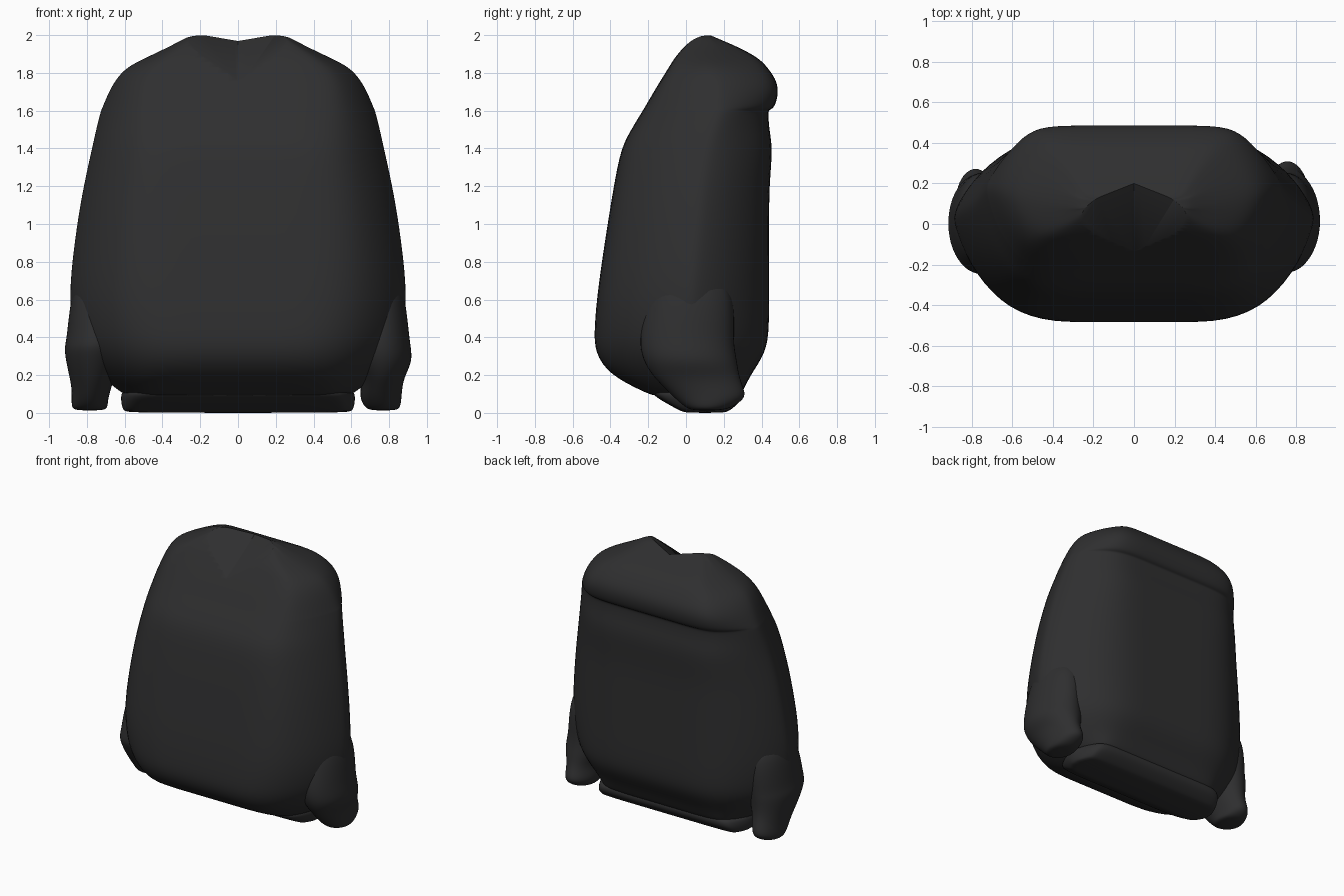
import bpy, bmesh, math
from mathutils import Vector

if "Cube" in bpy.data.objects:
    bpy.data.objects.remove(bpy.data.objects["Cube"])

black = bpy.data.materials.new("charcoal fabric")
black.diffuse_color = (0.028, 0.028, 0.029, 1)
black.use_nodes = True
black.node_tree.nodes["Principled BSDF"].inputs["Base Color"].default_value = black.diffuse_color


def loft(name, rings, sub=2):
    """Skin a list of closed rings, cap both ends, and round the result."""
    bm = bmesh.new()
    loops = [[bm.verts.new(p) for p in r] for r in rings]
    n = len(loops[0])
    for a, b in zip(loops, loops[1:]):
        for i in range(n):
            j = (i + 1) % n
            bm.faces.new((a[i], a[j], b[j], b[i]))
    bm.faces.new(loops[0][::-1])
    bm.faces.new(loops[-1])
    bmesh.ops.recalc_face_normals(bm, faces=bm.faces)
    me = bpy.data.meshes.new(name)
    bm.to_mesh(me)
    bm.free()
    me.materials.append(black)
    ob = bpy.data.objects.new(name, me)
    bpy.context.collection.objects.link(ob)
    if sub:
        m = ob.modifiers.new("round", 'SUBSURF')
        m.levels = m.render_levels = sub
    return ob


def section(z, w, yf, yb, fx, bx, ym):
    """Flat front and back panels joined by rounded sides."""
    half = [(fx * .5, yf), (fx, yf),
            (fx + .45 * (w - fx), yf + .17 * (ym - yf)),
            (fx + .82 * (w - fx), yf + .55 * (ym - yf)),
            (w, ym - .03), (w, ym + .03),
            (bx + .82 * (w - bx), yb + .55 * (ym - yb)),
            (bx + .42 * (w - bx), yb + .15 * (ym - yb)),
            (bx, yb), (bx * .5, yb)]
    pts = [(0, yf)] + half + [(0, yb)] + [(-x, y) for x, y in half[::-1]]
    return [(x, y, z) for x, y in pts]


# Torso with merged arms: z, half width, front y, back y, front flat, back flat, side y
torso = loft("sweater_body", [section(*r) for r in (
    (0.08, .58, -.15, .27, .45, .45, .06),
    (0.11, .62, -.22, .30, .45, .45, .04),
    (0.20, .74, -.405, .34, .42, .42, .03),
    (0.32, .84, -.485, .425, .42, .42, .02),
    (0.45, .88, -.485, .44, .46, .42, .02),
    (0.65, .90, -.468, .44, .50, .42, .03),
    (1.00, .855, -.415, .44, .50, .42, .06),
    (1.20, .82, -.382, .44, .48, .42, .08),
    (1.40, .775, -.345, .46, .46, .42, .11),
    (1.50, .753, -.29, .44, .46, .42, .14),
    (1.59, .73, -.235, .435, .47, .42, .17),
    (1.605, .725, -.226, .44, .47, .43, .17),
    (1.615, .72, -.22, .47, .47, .44, .17),
    (1.70, .685, -.17, .492, .47, .45, .17),
    (1.77, .645, -.128, .475, .46, .43, .16),
    (1.83, .59, -.09, .43, .43, .40, .15),
    (1.88, .49, -.06, .385, .38, .36, .14),
    (1.94, .36, -.01, .27, .30, .29, .12),
    (1.985, .28, .04, .16, .24, .24, .10),
    (2.003, .23, .075, .125, .20, .20, .10))])

# V neck: wedge cut that rises towards the back
d = Vector((0, .29, .18))
low, side = Vector((0, -.12, 1.77)), Vector((.225, .10, 2.0)) - Vector((0, -.12, 1.77))
left = Vector((-side.x, side.y, side.z))
start = low - d
wedge = loft("neck_cutter", [[low + d * k, low + d * k + side * 2, low + d * k + left * 2]
                             for k in (-1.5, 3)], 0)
wedge.hide_render = True
wedge.hide_viewport = True
cut = torso.modifiers.new("neck", 'BOOLEAN')
cut.operation, cut.object, cut.solver = 'DIFFERENCE', wedge, 'EXACT'

# Waistband
band = loft("waistband", [section(*r) for r in (
    (0.14, .60, -.17, .28, .48, .48, .06),
    (0.10, .62, -.185, .30, .50, .50, .06),
    (0.06, .62, -.12, .29, .52, .52, .07),
    (0.01, .61, -.03, .23, .54, .54, .09),
    (0.00, .58, 0.0, .20, .52, .52, .10))])


# Sleeve ends and cuffs: z, centre x, centre y, radius x, radius y
def sleeve(name, s, rows):
    rings = [[(s * (cx + rx * math.cos(a)), cy + ry * math.sin(a), z)
              for a in (k * math.tau / 12 for k in range(12))]
             for z, cx, cy, rx, ry in rows]
    return loft(name, rings)


top = ((.75, .72, .03, .14, .20), (.55, .745, .02, .155, .25), (.38, .75, .0, .165, .26))
right = sleeve("right_sleeve", 1, top + (
    (.28, .76, .02, .175, .26), (.20, .765, .05, .125, .24), (.14, .76, .09, .115, .22),
    (.08, .755, .13, .115, .20), (.03, .765, .12, .10, .13), (.012, .77, .11, .07, .08)))
left_s = sleeve("left_sleeve", -1, top + (
    (.34, .76, .0, .17, .26), (.22, .77, .03, .135, .22), (.14, .775, .07, .11, .20),
    (.07, .785, .11, .10, .18), (.03, .785, .11, .10, .13), (.012, .785, .11, .08, .08)))

# Smooth shading with the crisp collar and yoke edges kept
for ob in (torso, band, right, left_s):
    bpy.ops.object.select_all(action='DESELECT')
    ob.select_set(True)
    bpy.context.view_layer.objects.active = ob
    for m in list(ob.modifiers):
        bpy.ops.object.modifier_apply(modifier=m.name)
    bpy.ops.object.shade_smooth_by_angle(angle=math.radians(35))
